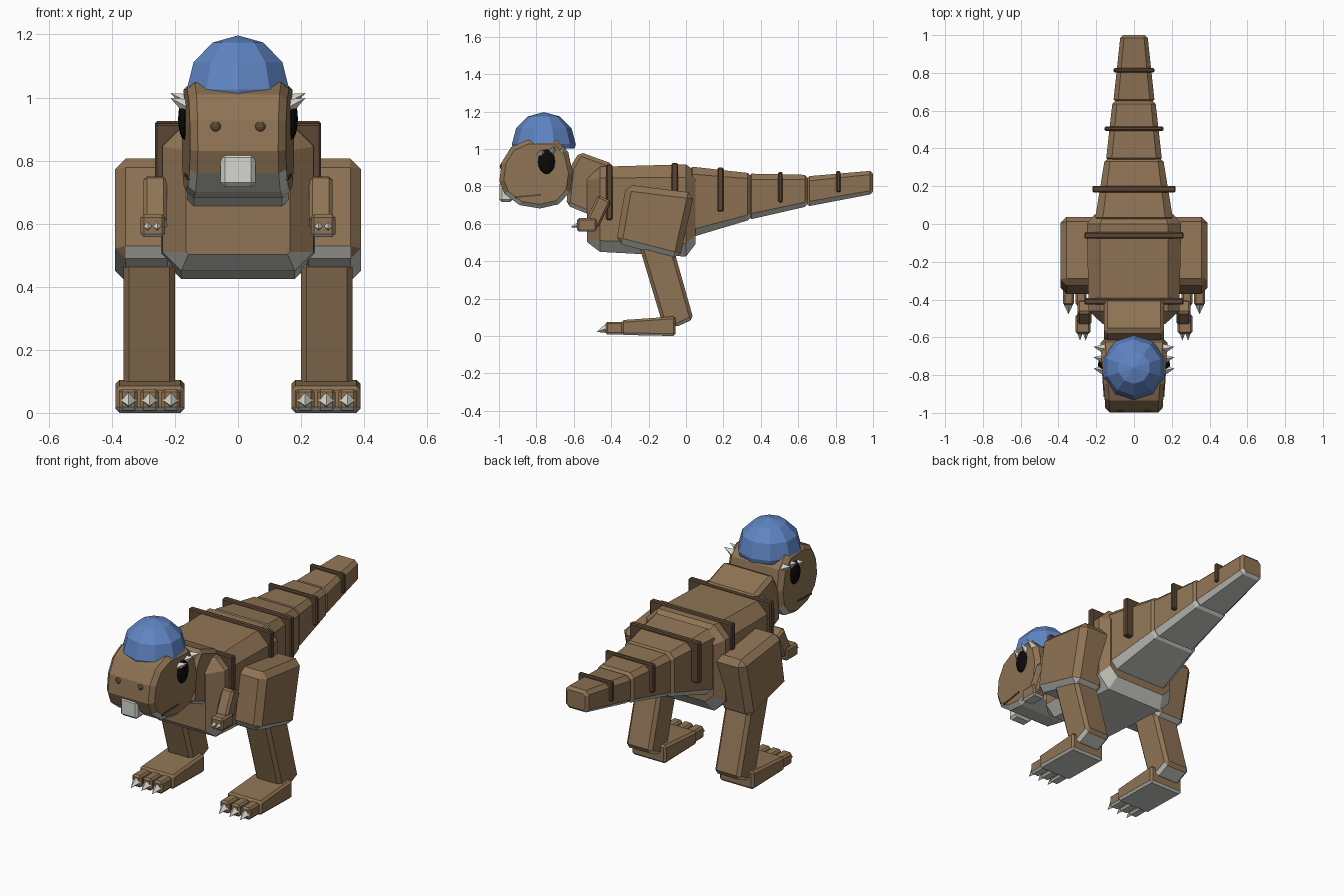
import bpy, bmesh
from mathutils import Vector, Matrix

cube = bpy.data.objects.get("Cube")
if cube:
    bpy.data.objects.remove(cube, do_unlink=True)


def material(name, r, g, b):
    m = bpy.data.materials.new(name)
    m.use_nodes = True
    m.diffuse_color = (r, g, b, 1)
    node = next(n for n in m.node_tree.nodes if n.type == 'BSDF_PRINCIPLED')
    node.inputs["Base Color"].default_value = (r, g, b, 1)
    return m


HIDE = material("brown hide", 0.275, 0.174, 0.09)
BELLY = material("pale grey belly", 0.6, 0.6, 0.56)
STRIPE = material("dark brown", 0.105, 0.062, 0.034)
CAP = material("blue cap", 0.115, 0.235, 0.55)
IVORY = material("ivory", 0.68, 0.68, 0.63)
BLACK = material("black", 0.003, 0.003, 0.003)
SKIN = (HIDE, BELLY)


def finish(name, bm, mats, bevel=0.0):
    """Bevel, paint downward faces with the second material, make the object."""
    bmesh.ops.recalc_face_normals(bm, faces=bm.faces[:])
    if bevel:
        bmesh.ops.bevel(bm, geom=bm.edges[:], offset=bevel, segments=1,
                        affect='EDGES', profile=0.5, clamp_overlap=True)
        bmesh.ops.recalc_face_normals(bm, faces=bm.faces[:])
    bm.normal_update()
    if len(mats) > 1:
        for f in bm.faces:
            f.material_index = int(f.normal.z < -0.45)
    me = bpy.data.meshes.new(name)
    bm.to_mesh(me)
    bm.free()
    for m in mats:
        me.materials.append(m)
    ob = bpy.data.objects.new(name, me)
    bpy.context.collection.objects.link(ob)


def bridge(name, rings, mats, bevel=0.0):
    """Skin a row of matching point rings and cap both ends."""
    bm = bmesh.new()
    loops = [[bm.verts.new(p) for p in ring] for ring in rings]
    n = len(loops[0])
    for a, b in zip(loops, loops[1:]):
        for i in range(n):
            j = (i + 1) % n
            bm.faces.new((a[i], a[j], b[j], b[i]))
    bm.faces.new(loops[0])
    bm.faces.new(loops[-1])
    finish(name, bm, mats, bevel)


def prism(name, profile, x0, x1, bevel, mats=SKIN):
    """Side profile of (y, z) points pulled out from x0 to x1."""
    bridge(name, [[(x, y, z) for y, z in profile] for x in (x0, x1)], mats, bevel)


def loft(name, sections):
    """Chamfered rectangles given as (y, half width, bottom, top, chamfer)."""
    rings = []
    for y, w, lo, hi, c in sections:
        right = [(w - c, lo), (w, lo + c), (w, hi - c), (w - c, hi)]
        left = [(-x, z) for x, z in reversed(right)]
        rings.append([(x, y, z) for x, z in right + left])
    bridge(name, rings, SKIN)


def tail_segment(name, front, back, inset=0.015):
    """Tapered block whose two ends are chamfered."""
    def end(section, shift):
        y, w, lo, hi, c = section
        return (y + shift, w - inset, lo + inset, hi - inset, c * 0.7)
    loft(name, [end(front, -inset), front, back, end(back, inset)])


def box(name, centre, size, bevel, mats=SKIN):
    bm = bmesh.new()
    bmesh.ops.create_cube(bm, size=1, matrix=Matrix.Translation(centre) @ Matrix.Diagonal((*size, 1)))
    finish(name, bm, mats, bevel)


def spike(name, base, tip, radius):
    base, tip = Vector(base), Vector(tip)
    d = tip - base
    turn = d.to_track_quat('Z', 'Y').to_matrix().to_4x4()
    bm = bmesh.new()
    bmesh.ops.create_cone(bm, cap_ends=True, segments=4, radius1=radius, radius2=0, depth=d.length,
                          matrix=Matrix.Translation((base + tip) / 2) @ turn)
    finish(name, bm, [IVORY])


def ball(name, centre, radii, mat, u, v):
    bm = bmesh.new()
    bmesh.ops.create_uvsphere(bm, u_segments=u, v_segments=v, radius=1,
                              matrix=Matrix.Translation(centre) @ Matrix.Diagonal((*radii, 1)))
    finish(name, bm, [mat])


# Body and tail
loft("body", [(-0.53, 0.165, 0.503, 0.84, 0.008), (-0.46, 0.24, 0.45, 0.905, 0.06),
              (0.0, 0.25, 0.425, 0.918, 0.07), (0.05, 0.21, 0.49, 0.88, 0.05)])
tail_segment("tail_base", (0.035, 0.205, 0.53, 0.905, 0.04), (0.33, 0.157, 0.618, 0.872, 0.03))
tail_segment("tail_middle", (0.35, 0.147, 0.625, 0.868, 0.03), (0.635, 0.115, 0.69, 0.862, 0.025))
tail_segment("tail_tip", (0.66, 0.108, 0.695, 0.855, 0.025), (0.985, 0.073, 0.757, 0.883, 0.02))

# Dark bands across the back
for y, w, lo, hi in [(-0.41, 0.263, 0.62, 0.917), (-0.06, 0.263, 0.62, 0.925), (0.185, 0.22, 0.665, 0.9),
                     (0.505, 0.155, 0.715, 0.878), (0.815, 0.108, 0.77, 0.882)]:
    t = 0.034 if y < 0.3 else 0.024
    box("back_band", (0, y, (lo + hi) / 2), (2 * w, t, hi - lo), 0.006, [STRIPE])

# Neck
prism("neck", [(-0.62, 0.90), (-0.57, 0.985), (-0.39, 0.92), (-0.41, 0.64), (-0.52, 0.65), (-0.64, 0.70)],
      -0.16, 0.16, 0.02)

# Head: rounded side outline with chamfered cheeks, narrowing to the snout
outline = [(-0.998, 0.83), (-0.985, 0.93), (-0.935, 1.01), (-0.85, 1.048), (-0.69, 1.048), (-0.63, 0.985),
           (-0.605, 0.87), (-0.62, 0.77), (-0.68, 0.705), (-0.78, 0.682), (-0.89, 0.70), (-0.97, 0.76)]


def head_ring(x, scale):
    points = [(-0.8 + (y + 0.8) * scale, 0.865 + (z - 0.865) * scale) for y, z in outline]
    return [(x * (1 + 0.42 * (y + 0.6)), y, z) for y, z in points]


bridge("head", [head_ring(-0.18, 0.88), head_ring(-0.153, 1), head_ring(0.153, 1), head_ring(0.18, 0.88)], SKIN)
box("front_tooth", (0, -0.962, 0.77), (0.11, 0.072, 0.106), 0.013, [IVORY])

# Domed cap: upper part of a coarse sphere
bm = bmesh.new()
bmesh.ops.create_uvsphere(bm, u_segments=10, v_segments=6, radius=0.171,
                          matrix=Matrix.Translation((0, -0.76, 1.026)))
bmesh.ops.bisect_plane(bm, geom=bm.verts[:] + bm.edges[:] + bm.faces[:], plane_co=(0, 0, 1.002),
                       plane_no=(0, 0, 1), clear_inner=True)
bmesh.ops.holes_fill(bm, edges=[e for e in bm.edges if e.is_boundary])
finish("cap", bm, [CAP])

for side, s in (("left", 1), ("right", -1)):
    # Face details
    ball(side + "_eye", (s * 0.169, -0.745, 0.932), (0.021, 0.046, 0.066), BLACK, 16, 8)
    for y, z in [(-0.775, 0.972), (-0.715, 0.988), (-0.66, 0.988)]:
        spike(side + "_eyelash", (s * 0.16, y, z), (s * 0.214, y + 0.01, z + 0.026), 0.025)
    ball(side + "_nostril", (s * 0.071, -0.984, 0.907), (0.018, 0.012, 0.017), STRIPE, 10, 6)
    bridge(side + "_mouth_line", [[(s * (x + 0.07 * (y + 0.85)), y, z) for y, z in
                                   [(-0.915, 0.738), (-0.915, 0.748), (-0.775, 0.76), (-0.775, 0.75)]]
                                  for x in (0.157, 0.165)], [STRIPE])

    # Arm, hand and hand claws
    prism(side + "_arm", [(-0.47, 0.755), (-0.40, 0.72), (-0.47, 0.575), (-0.54, 0.61)],
          s * 0.225, s * 0.30, 0.012)
    box(side + "_hand", (s * 0.27, -0.53, 0.594), (0.077, 0.105, 0.072), 0.01)
    for x in (0.256, 0.286):
        spike(side + "_hand_claw", (s * x, -0.575, 0.593), (s * x, -0.617, 0.582), 0.016)

    # Leg
    prism(side + "_thigh", [(-0.32, 0.81), (0.045, 0.765), (-0.035, 0.41), (-0.375, 0.497)],
          s * 0.19, s * 0.39, 0.033)
    prism(side + "_shin", [(-0.25, 0.48), (-0.07, 0.48), (0.04, 0.09), (-0.06, 0.045), (-0.13, 0.08)],
          s * 0.20, s * 0.363, 0.018)
    prism(side + "_foot", [(-0.345, 0.085), (-0.055, 0.105), (-0.055, 0), (-0.345, 0.006)],
          s * 0.17, s * 0.388, 0.012)
    for x in (0.213, 0.28, 0.347):
        box(side + "_toe", (s * x, -0.38, 0.042), (0.058, 0.1, 0.068), 0.01)
        spike(side + "_toe_claw", (s * x, -0.425, 0.04), (s * x, -0.478, 0.022), 0.025)
